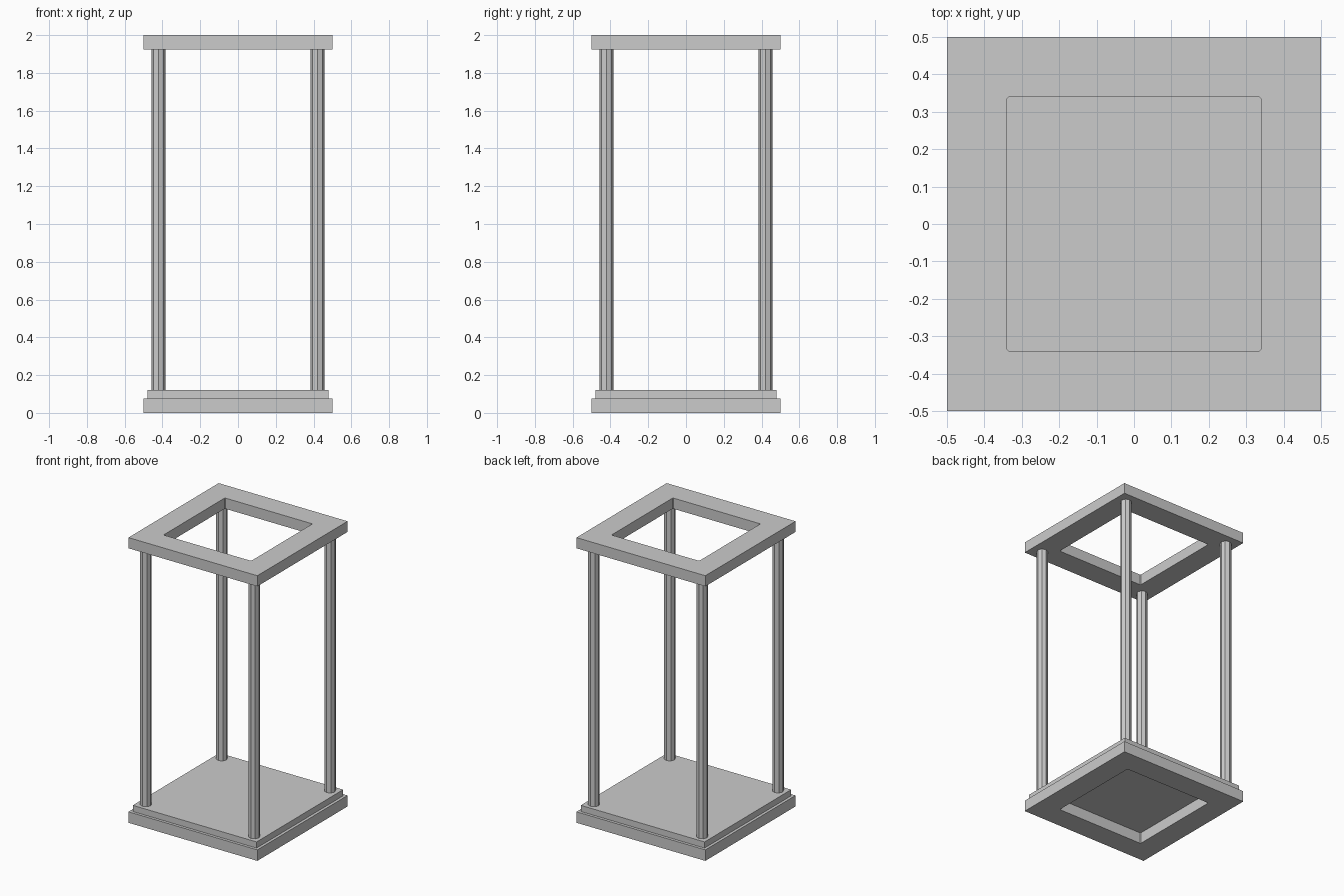
import bpy, bmesh, math

if "Cube" in bpy.data.objects:
    bpy.data.objects.remove(bpy.data.objects["Cube"])


def make_object(name, bm):
    bmesh.ops.recalc_face_normals(bm, faces=bm.faces)
    mesh = bpy.data.meshes.new(name)
    bm.to_mesh(mesh)
    bm.free()
    obj = bpy.data.objects.new(name, mesh)
    bpy.context.collection.objects.link(obj)
    return obj


def square_frame(name, outer, inner, z0, z1, chamfer=0.006):
    """Square ring; the inner corners are lightly chamfered."""
    bm = bmesh.new()
    rings = []
    for z in (z0, z1):
        out, inn = [], []
        for sx, sy in ((1, 1), (-1, 1), (-1, -1), (1, -1)):
            out.append(bm.verts.new((sx * outer, sy * outer, z)))
            a = (sx * inner, sy * (inner - chamfer), z)
            b = (sx * (inner - chamfer), sy * inner, z)
            pair = (a, b) if sx * sy > 0 else (b, a)
            inn += [bm.verts.new(p) for p in pair]
        rings.append((out, inn))
    (o0, i0), (o1, i1) = rings
    for out, inn in rings:
        for k in range(4):
            n = (k + 1) % 4
            bm.faces.new((out[k], out[n], inn[2 * n], inn[2 * k + 1]))
            bm.faces.new((out[k], inn[2 * k + 1], inn[2 * k]))
    for lo, hi in ((o0, o1), (i0, i1)):
        for k in range(len(lo)):
            n = (k + 1) % len(lo)
            bm.faces.new((lo[k], lo[n], hi[n], hi[k]))
    return make_object(name, bm)


def post(name, x, y, radius, z0, z1):
    bpy.ops.mesh.primitive_cylinder_add(
        vertices=8, radius=radius, depth=z1 - z0, location=(x, y, (z0 + z1) / 2))
    bpy.context.object.name = name


# Matching base and top frames
square_frame("base_frame", 0.5, 0.34, 0.0, 0.077)
square_frame("top_frame", 0.5, 0.34, 1.925, 2.0)

# Floor plate resting on the base frame
bpy.ops.mesh.primitive_cube_add(size=1, location=(0, 0, 0.0985))
plate = bpy.context.object
plate.name = "floor_plate"
plate.scale = (0.96, 0.96, 0.043)

# Four octagonal corner posts
for side_y, sy in (("front", -1), ("back", 1)):
    for side_x, sx in (("left", -1), ("right", 1)):
        post(f"{side_y}_{side_x}_post", sx * 0.42, sy * 0.42, 0.037, 0.12, 1.925)
